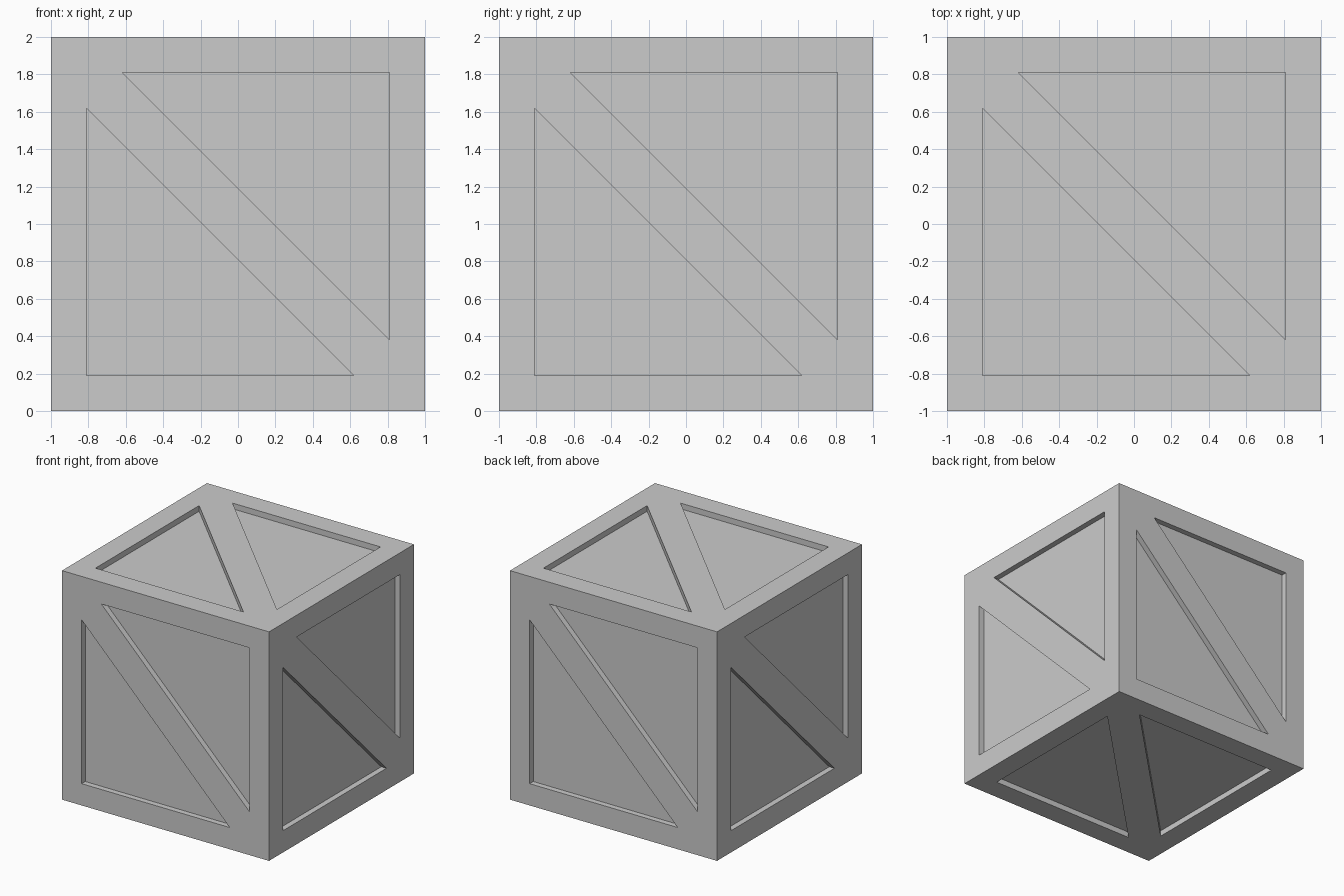
import bpy, bmesh
from math import pi
from mathutils import Matrix, Vector

if "Cube" in bpy.data.objects:
    bpy.data.objects.remove(bpy.data.objects["Cube"])

OUT, TIP, DEPTH = 0.81, 0.62, 0.05

# Solid crate block
bpy.ops.mesh.primitive_cube_add(size=2, location=(0, 0, 1))
crate = bpy.context.object
crate.name = "crate"


def add_prism(bm, tri, mat):
    """Triangular prism that cuts DEPTH into the face whose local +z is outward."""
    low = [bm.verts.new(mat @ Vector((x, y, 1 - DEPTH))) for x, y in tri]
    high = [bm.verts.new(mat @ Vector((x, y, 1.1))) for x, y in tri]
    bm.faces.new(low[::-1])
    bm.faces.new(high)
    for i in range(3):
        j = (i + 1) % 3
        bm.faces.new((low[i], low[j], high[j], high[i]))


# Two triangular recesses per face leave a border and a diagonal brace
upper = [(OUT, OUT), (-TIP, OUT), (OUT, -TIP)]
lower = [(-x, -y) for x, y in upper]
faces = [Matrix.Rotation(k * pi / 2, 4, 'Z') @ Matrix.Rotation(pi / 2, 4, 'X') for k in range(4)]
faces += [Matrix.Identity(4), Matrix.Rotation(pi, 4, 'X')]

bm = bmesh.new()
for rot in faces:
    for tri in (upper, lower):
        add_prism(bm, tri, Matrix.Translation((0, 0, 1)) @ rot)
bmesh.ops.recalc_face_normals(bm, faces=bm.faces)
mesh = bpy.data.meshes.new("panel_recess_cutter")
bm.to_mesh(mesh)
bm.free()
cutter = bpy.data.objects.new("panel_recess_cutter", mesh)
bpy.context.collection.objects.link(cutter)
cutter.hide_render = True
cutter.display_type = 'WIRE'

# Carve the recessed panels
mod = crate.modifiers.new("panel_recesses", 'BOOLEAN')
mod.operation = 'DIFFERENCE'
mod.solver = 'EXACT'
mod.object = cutter
